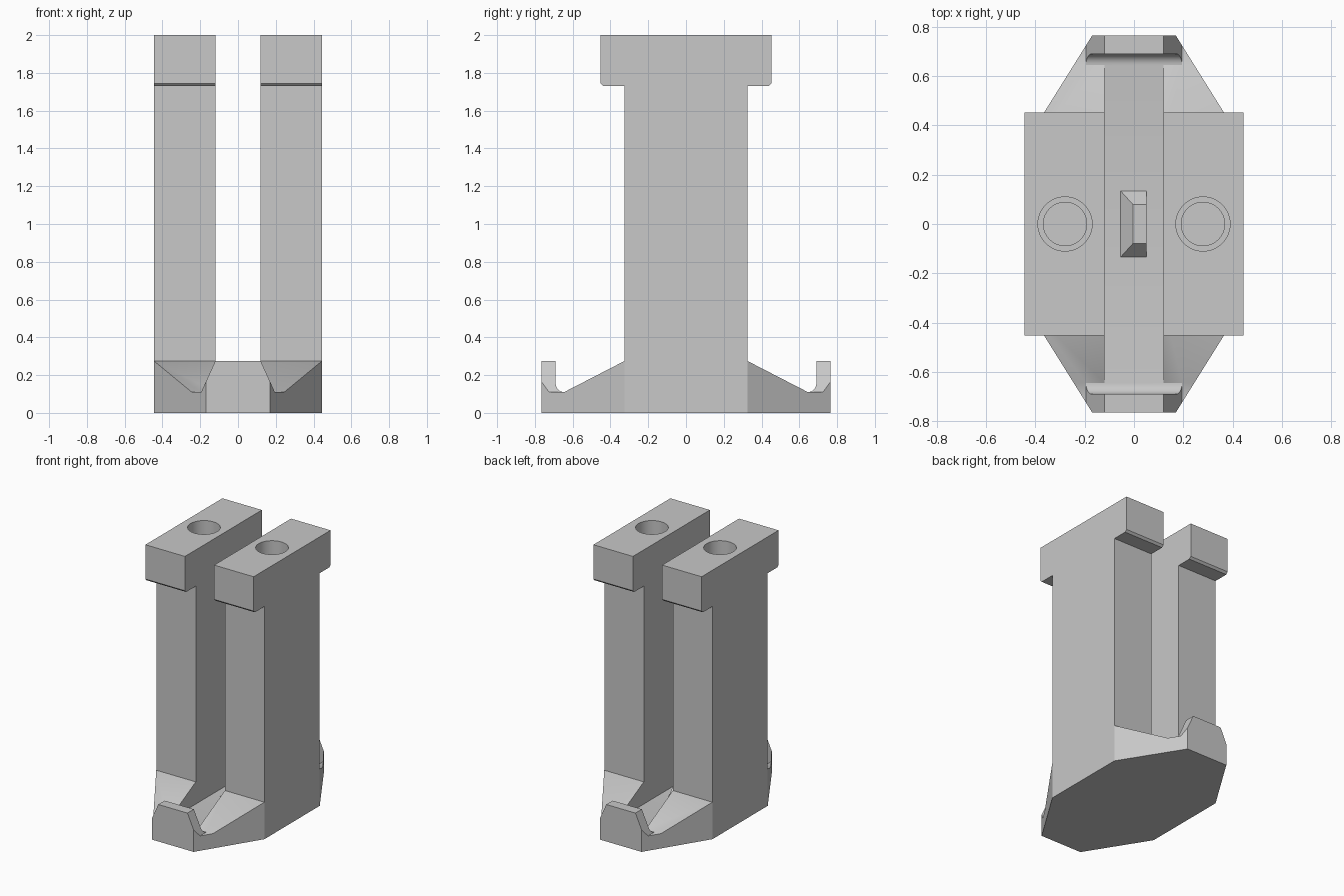
import bpy, bmesh, math

cube = bpy.data.objects.get("Cube")
if cube:
    bpy.data.objects.remove(cube, do_unlink=True)

grey = bpy.data.materials.new("plain_grey")
grey.use_nodes = True
grey.diffuse_color = (0.58, 0.58, 0.58, 1)
grey.node_tree.nodes["Principled BSDF"].inputs["Base Color"].default_value = grey.diffuse_color

PLACE = {"x": lambda a, b, t: (t, a, b),
         "y": lambda a, b, t: (a, t, b),
         "z": lambda a, b, t: (a, b, t)}


def add_object(name, bm):
    bmesh.ops.recalc_face_normals(bm, faces=bm.faces)
    mesh = bpy.data.meshes.new(name)
    bm.to_mesh(mesh)
    bm.free()
    mesh.materials.append(grey)
    obj = bpy.data.objects.new(name, mesh)
    bpy.context.collection.objects.link(obj)
    return obj


def prism(name, outline, axis, low, high):
    """Extrude a 2D outline along an axis."""
    bm = bmesh.new()
    face = bm.faces.new([bm.verts.new(PLACE[axis](a, b, low)) for a, b in outline])
    grown = bmesh.ops.extrude_face_region(bm, geom=[face])["geom"]
    step = PLACE[axis](0, 0, high - low)
    bmesh.ops.translate(bm, vec=step, verts=[v for v in grown if isinstance(v, bmesh.types.BMVert)])
    return add_object(name, bm)


def cylinder(name, x, radius, low, high):
    ring = [(x + radius * math.cos(i * math.tau / 64), radius * math.sin(i * math.tau / 64))
            for i in range(64)]
    return prism(name, ring, "z", low, high)


def cut(obj, cutter, operation="DIFFERENCE"):
    mod = obj.modifiers.new("cut", "BOOLEAN")
    mod.operation, mod.solver, mod.object = operation, "EXACT", cutter
    bpy.context.view_layer.objects.active = obj
    bpy.ops.object.modifier_apply(modifier=mod.name)
    bpy.data.objects.remove(cutter, do_unlink=True)


def both_sides(half):
    """Mirror a half outline across its second axis."""
    return half + [(-a, b) for a, b in reversed(half)]


def finish(obj):
    bpy.ops.object.select_all(action="DESELECT")
    obj.select_set(True)
    bpy.context.view_layer.objects.active = obj
    bpy.ops.object.shade_smooth_by_angle(angle=math.radians(30))


INNER, OUTER = 0.12, 0.445
FLOOR, TOP = 0.11, 0.275
GROOVE, LIP, END = 0.645, 0.69, 0.765

# Base: side profile with ramps, rounded groove and end lips
r = LIP - GROOVE
fillet = [(GROOVE + r * math.sin(a), FLOOR + r * (1 - math.cos(a)))
          for a in [i * math.pi / 16 for i in range(9)]]
half = [(0.325, TOP)] + fillet + [(LIP, TOP), (END, TOP), (END, 0)]
base = prism("base", both_sides(half), "x", -0.6, 0.6)

# Tapered eight-sided plan
plan = both_sides([(0.17, -END), (OUTER, -0.325), (OUTER, 0.325), (0.17, END)])
cut(base, prism("plan_cutter", plan, "z", -0.1, 0.5), "INTERSECT")

# Channel between the ramps
channel = [(-INNER, FLOOR), (INNER, FLOOR), (INNER, 0.5), (-INNER, 0.5)]
cut(base, prism("channel_cutter", channel, "y", -GROOVE, GROOVE))

# Sloped sides of the end lips
for side in (-1, 1):
    for end in (-1, 1):
        wedge = [(side * x, z) for x, z in
                 [(INNER, TOP), (0.195, FLOOR), (0.5, FLOOR), (0.5, 0.33), (0.095, 0.33)]]
        cut(base, prism("lip_cutter", wedge, "y", end * GROOVE, end * 0.9))
finish(base)

# Small ramped catch on the channel floor
bm = bmesh.new()
bottom = [bm.verts.new((x, y, FLOOR)) for x, y in
          [(-0.055, -0.135), (0.05, -0.135), (0.05, 0.135), (-0.055, 0.135)]]
top = [bm.verts.new((x, y, FLOOR + 0.06)) for x, y in
       [(-0.005, -0.08), (0.05, -0.08), (0.05, 0.08), (-0.005, 0.08)]]
bm.faces.new(bottom)
bm.faces.new(top)
for i in range(4):
    j = (i + 1) % 4
    bm.faces.new([bottom[i], bottom[j], top[j], top[i]])
add_object("channel_catch", bm)

# Two upright posts with T-shaped heads and stepped holes
post_half = [(0.325, TOP), (0.325, 1.73), (0.437, 1.73), (0.452, 1.745), (0.452, 2.0)]
for name, side in (("left_post", 1), ("right_post", -1)):
    post = prism(name, both_sides(post_half), "x", side * INNER, side * OUTER)
    cut(post, cylinder("counterbore_cutter", side * 0.28, 0.11, 1.6, 2.1))
    cut(post, cylinder("bore_cutter", side * 0.28, 0.088, 1.2, 1.7))
    finish(post)
